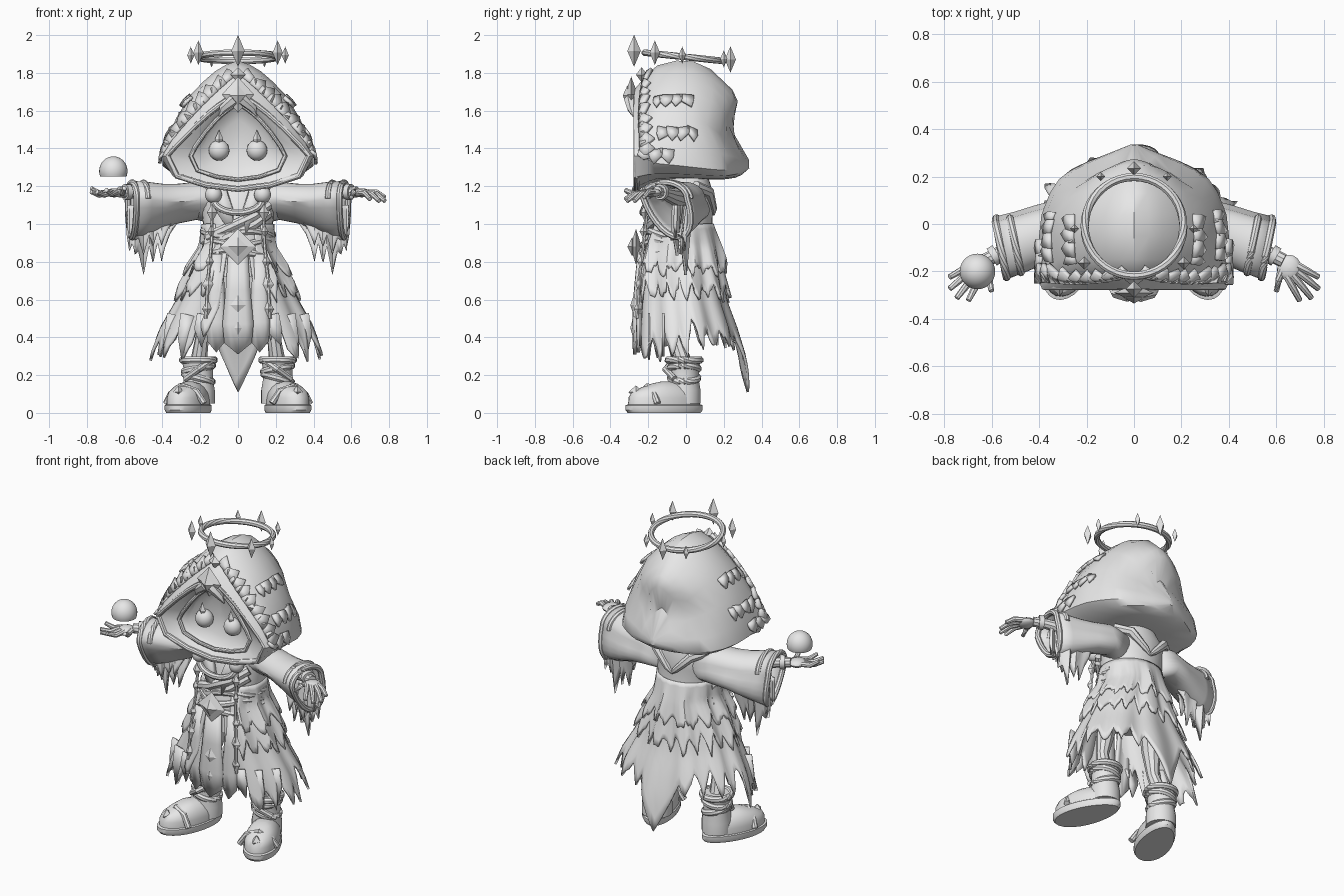
import bpy, bmesh, math, random
from mathutils import Vector as V

if "Cube" in bpy.data.objects:
    bpy.data.objects.remove(bpy.data.objects["Cube"])

random.seed(4)
grey = bpy.data.materials.new("plain_grey")
grey.diffuse_color = (0.8, 0.8, 0.8, 1)
grey.use_nodes = True
grey.node_tree.nodes["Principled BSDF"].inputs["Base Color"].default_value = grey.diffuse_color


def build(name, verts, faces, solid=0, angle=35):
    me = bpy.data.meshes.new(name)
    me.from_pydata([tuple(v) for v in verts], [], faces)
    bm = bmesh.new()
    bm.from_mesh(me)
    bmesh.ops.remove_doubles(bm, verts=bm.verts, dist=1e-5)
    bmesh.ops.recalc_face_normals(bm, faces=bm.faces)
    bm.to_mesh(me)
    bm.free()
    me.materials.append(grey)
    ob = bpy.data.objects.new(name, me)
    bpy.context.collection.objects.link(ob)
    bpy.ops.object.select_all(action='DESELECT')
    ob.select_set(True)
    bpy.context.view_layer.objects.active = ob
    bpy.ops.object.shade_smooth_by_angle(angle=math.radians(angle))
    if solid:
        m = ob.modifiers.new("thickness", 'SOLIDIFY')
        m.thickness, m.offset = solid, 0
    return ob


def loft(name, rings, caps=True, closed=True, loop=False, **kw):
    n, k = len(rings[0]), len(rings)
    faces = [(i * n + j, i * n + (j + 1) % n, (i + 1) % k * n + (j + 1) % n, (i + 1) % k * n + j)
             for i in range(k if loop else k - 1) for j in range(n if closed else n - 1)]
    if caps and not loop:
        faces += [tuple(range(n)), tuple(range((k - 1) * n, k * n))]
    return build(name, [p for r in rings for p in r], faces, **kw)


def tube(name, pts, radii, n=10, loop=False):
    pts = [V(p) for p in pts]
    if not isinstance(radii, (list, tuple)):
        radii = [radii] * len(pts)
    rings, k = [], len(pts)
    for i, (p, r) in enumerate(zip(pts, radii)):
        t = pts[(i + 1) % k] - pts[i - 1] if loop else pts[min(i + 1, k - 1)] - pts[max(i - 1, 0)]
        u = t.cross(V((0.13, 0.9, 0.3))).normalized()
        w = t.cross(u).normalized()
        rings.append([p + r * (math.cos(a) * u + math.sin(a) * w)
                      for a in (2 * math.pi * j / n for j in range(n))])
    return loft(name, rings, loop=loop)


def ball(name, c, r, n=20, cut=-1.0):
    rings = []
    for i in range(n // 2 + 1):
        f = math.asin(cut) + (math.pi / 2 - math.asin(cut)) * i / (n // 2)
        q = max(math.cos(f), 0.002)
        rings.append([(c[0] + r[0] * q * math.cos(2 * math.pi * j / n), c[1] + r[1] * q * math.sin(2 * math.pi * j / n),
                       c[2] + r[2] * math.sin(f)) for j in range(n)])
    return loft(name, rings)


def gem(name, c, w, h, d):
    x, y, z = c
    v = [(x + w, y, z), (x, y + d, z), (x - w, y, z), (x, y - d, z), (x, y, z + h), (x, y, z - h)]
    build(name, v, [(i, (i + 1) % 4, t) for i in range(4) for t in (4, 5)], angle=10)


def strips(name, items, solid=0.012, onto=None):
    """Torn cloth pieces: top point, half-width vector, hanging vector; optionally laid on a surface."""
    v, f = [], []
    for p, w, d in items:
        p, w, d, b = V(p), V(w), V(d), len(v)
        v += [p - w, p + w, p + w * .9 + d * .5, p - w * .8 + d * .55, p + d + w * random.uniform(-.6, .6)]
        f += [(b, b + 1, b + 2, b + 3), (b + 3, b + 2, b + 4)]
    if onto:
        hits = [onto.closest_point_on_mesh(p) for p in v]
        v = [h[1] + h[2] * (.004 if i % 5 < 2 else .016) for i, h in enumerate(hits)]
    build(name, v, f, solid=solid)


# Hood: sections from the face recess, round the rim and over to the back
T = [0, .04, .1, .2, .32, .55, .82, 1]
ROUND = [0, .16, .3, .46, .62, .82, .96, 1]
STRAIGHT = [0, .05, .12, .25, .38, .61, .86, 1]


def section(y, w, zt, zb, k, zm=1.36):
    half = [(w * (a * (1 - k) + b * k), zt - (zt - zm) * t) for t, a, b in zip(T, STRAIGHT, ROUND)]
    half += [(w * .86, zb + (zm - zb) * .4), (w * .45, zb + (zm - zb) * .12), (0, zb)]
    pts = [(x, y, z) for x, z in half] + [(-x, y, z) for x, z in half[-2:0:-1]]
    # dent in the back of the hood
    pull = max(0, min(1, y / .25))
    return [(x, y + pull * (.02 * math.exp(-((z - 1.69) / .06) ** 2) - .055 * math.exp(-((z - 1.49) / .08) ** 2)), z)
            for x, y, z in pts]


hood = loft("hood", [section(*s) for s in [
    (-.16, .02, 1.45, 1.38, 1, 1.41), (-.175, .12, 1.55, 1.30, .8, 1.38), (-.20, .20, 1.62, 1.25, .7),
    (-.21, .215, 1.63, 1.24, .6), (-.255, .34, 1.66, 1.205, .1), (-.275, .385, 1.71, 1.17, .15),
    (-.25, .40, 1.74, 1.18, .3), (-.20, .40, 1.80, 1.21, .75, 1.34),
    (-.15, .40, 1.84, 1.23, .95, 1.32), (-.05, .40, 1.865, 1.235, 1, 1.31), (.04, .39, 1.86, 1.235, 1, 1.30),
    (.13, .355, 1.82, 1.235, .95, 1.29), (.19, .315, 1.76, 1.235, .9, 1.285), (.23, .265, 1.71, 1.24, .85, 1.285),
    (.262, .20, 1.65, 1.245, .8, 1.29), (.295, .115, 1.50, 1.26, .7, 1.30), (.335, .015, 1.34, 1.295, 1, 1.315)]])
tube("hood_rim_trim", section(-.262, .375, 1.69, 1.185, .15), .017, loop=True)
tube("face_opening_trim", section(-.235, .25, 1.635, 1.235, .4), .012, loop=True)

# Brow ornament, eyes
gem("brow_gem_outer", (0, -.29, 1.685), .085, .095, .035)
gem("brow_gem_inner", (0, -.31, 1.68), .045, .055, .025)
gem("brow_gem_top", (0, -.235, 1.79), .04, .04, .03)
for s in (-1, 1):
    ball("eye", (s * .1, -.195, 1.39), (.055, .05, .055))
    gem("eye_point", (s * .1, -.215, 1.45), .022, .05, .02)
    tube("brow_wing", [(s * .02, -.30, 1.66), (s * .08, -.29, 1.61), (s * .10, -.28, 1.57)], [.03, .022, .004], 6)
    # Torn cloth lying on the hood
    strips("hood_torn_edge", [((s * (.06 + .33 * t), -.24, 1.765 - .37 * t), (s * .035, .0, -.035), (0, .075, .02))
                              for t in (i / 8 for i in range(9))], .02, hood)
    strips("hood_torn_patch", [((s * x, y, z), (0, .038, random.uniform(-.012, .012)), (s * .02, 0, -.075))
                               for x, z, y0, n in ((.30, 1.71, -.17, 4), (.40, 1.53, -.13, 4), (.42, 1.40, -.22, 3))
                               for y in (y0 + .06 * i for i in range(n))], .016, hood)

# Halo with diamond spikes
halo = [(.208 * math.sin(a), -.01 - .208 * math.cos(a), 1.885 + .022 * math.cos(a))
        for a in (2 * math.pi * i / 40 for i in range(40))]
tube("halo_ring", halo, .018, 8, loop=True)
for x, y, h in ((0, -.275, .085), (0, .235, .07), (.21, -.165, .065), (-.21, -.165, .065), (.25, -.02, .045),
                (-.25, -.02, .045), (.14, .20, .045), (-.14, .20, .045)):
    gem("halo_spike", (x, y, 1.892 - y * .09), h * .42, h, h * .42)

# Robe: profile rows of height, half width, half depth, centre y
PROFILE = [(1.24, .12, .11, .01), (1.16, .20, .155, -.01), (1.0, .185, .17, -.03), (.88, .18, .195, -.035),
           (.75, .24, .21, -.035), (.6, .305, .225, -.025), (.45, .385, .255, -.005), (.3, .435, .28, .01),
           (.08, .45, .30, .02)]


def robe_point(a, z, grow=0.0):
    for p, q in zip(PROFILE, PROFILE[1:]):
        if z >= q[0] or q is PROFILE[-1]:
            t = (p[0] - z) / (p[0] - q[0])
            rx, ry, cy = (p[i] + (q[i] - p[i]) * t for i in (1, 2, 3))
            return ((rx + grow) * math.sin(a), cy - (ry + grow) * math.cos(a), z)


def skirt(name, top, hem, grow, a0=0.0, cols=120, rows=9, period=6):
    rings = [[] for _ in range(rows + 1)]
    amp = 1
    for j in range(cols + 1):
        a = a0 + (2 * math.pi - 2 * a0) * j / cols
        if j % period == period // 2:
            amp = random.uniform(.6, 1.25)
        low = hem(a, abs((j % period) - period / 2) / (period / 2) * amp)
        for i in range(rows + 1):
            t = i / rows
            rings[i].append(robe_point(a, top + (low - top) * t, grow * t + .015 * t * math.sin(11 * a)))
    loft(name, rings, caps=False, closed=False, solid=.014)


def lower_hem(a, tooth):
    front = min(a, 2 * math.pi - a)
    base = .40 if front < .6 else (.29 if front < 1.6 else .35)
    z = base + .13 * tooth + random.uniform(-.02, .02)
    return min(z, .11 + .95 * abs(a - math.pi))


loft("torso", [[robe_point(2 * math.pi * j / 32, z) for j in range(32)]
               for z in (1.24, 1.16, 1.08, 1.0, .94, .88, .8, .72)])
skirt("lower_skirt", .86, lower_hem, .012, a0=.3)
skirt("middle_skirt", .95, lambda a, t: .60 + .09 * t + random.uniform(-.02, .02), .025, a0=.5)
skirt("upper_skirt", 1.0, lambda a, t: .73 + .07 * t + random.uniform(-.02, .02), .03, a0=.7, cols=105, period=7)
for z in (.95, .90, .85):
    tube("belt_wrap", [robe_point(a * .15, z + .012 * math.sin(a * .5 + z * 40), .0) for a in range(-12, 13)], .02, 8)
strips("front_tatters", [(robe_point(s * a, .52, .02), (s * .04, 0, .01), (s * .04, .0, -l))
                         for s in (-1, 1) for a, l in ((.5, .17), (.8, .24), (1.15, .22))])

# Front tabard panels
for x, w, top, low, y in ((0, .07, .86, .37, -.255), (-.115, .045, .84, .38, -.235), (.115, .045, .84, .38, -.235)):
    rows = [(top, .7, y + .02), (.65, .9, y), (low + .1, 1.15, y - .01), (low, 1.0, y - .005)]
    loft("tabard_panel", [[(x + w * k * u, yy - .012 * (1 - u * u), z - (.06 * (1 - abs(u)) if z == low else 0))
                           for u in (-1, -.5, 0, .5, 1)] for z, k, yy in rows], caps=False, closed=False, solid=.018)
gem("tabard_star", (0, -.275, .57), .045, .06, .02)
gem("tabard_drop", (0, -.275, .45), .035, .07, .02)
gem("buckle_outer", (0, -.265, .88), .095, .095, .03)
gem("buckle_inner", (0, -.285, .88), .05, .05, .025)

# Chest: lapels, sash, rope, clasps and hanging beads; cowl folds at the back
for s in (-1, 1):
    strips("lapel", [((s * .12, -.165, 1.2), (s * .05, .01, -.01), (-s * .10, -.05, -.25))], .03)
    ball("clasp", (s * .13, -.20, 1.155), (.045, .045, .045))
    tube("bead_cord", [(s * .135, -.20, 1.13), (s * .14, -.225, .9), (s * .16, -.25, .7), (s * .17, -.26, .5)], .009, 6)
    for z, h in ((1.06, .05), (.96, .035), (.80, .04), (.68, .06), (.55, .05)):
        gem("bead", (s * (.135 + (1.1 - z) * .05), -.215 - (1.1 - z) * .07, z), h * .55, h, .022)
    tube("cowl_fold", [(s * .19, .05, 1.20), (s * .12, .12, 1.17), (s * .03, .145, 1.08), (0, .145, 1.05)],
         [.03, .03, .02, .008], 8)
for dz in (0, .045):
    tube("chest_sash", [(.16, -.12, 1.10 - dz), (.08, -.19, 1.04 - dz), (-.05, -.205, .98 - dz), (-.16, -.14, .93 - dz)],
         .028, 8)
tube("chest_rope", [(.13 * math.sin(t * math.pi / 12), -.20 - .03 * math.cos(t * math.pi / 12),
                     1.13 - .07 * math.cos(t * math.pi / 12)) for t in range(-6, 7)], .018, 8)

# Arms, sleeves and hands
SLEEVE = [(.10, .0, 1.20, 1.0, .10), (.22, -.005, 1.215, 1.03, .10), (.32, -.03, 1.205, 1.01, .10),
          (.40, -.055, 1.205, .98, .105), (.48, -.085, 1.215, .95, .11), (.56, -.11, 1.22, .93, .115)]
HEM = [(.33, 1.0), (.36, .95), (.385, .88), (.405, .80), (.425, .90), (.45, .80), (.47, .88), (.50, .73),
       (.525, .86), (.545, .84), (.56, .90), (.575, .86), (.585, .95)]
for s in (-1, 1):
    rings = []
    for x, y, zt, zb, w in SLEEVE:
        mid, r = zt - .085, []
        for j in range(28):
            c, h = math.cos(2 * math.pi * j / 28), math.sin(2 * math.pi * j / 28)
            z = mid + h * (.085 if h > 0 else mid - zb)
            r.append((s * (x + w * c * .2), y + w * c + max(0, -h) * (.07 if x > .2 else 0), z))
        rings.append(r)
    loft("sleeve", rings, caps=False, solid=.016)
    tube("sleeve_cuff", rings[-1], .017, 8, loop=True)
    tube("sleeve_fold", [(p[0] - s * .06, p[1] + .02, p[2]) for p in rings[-1][:15]], .016, 8)
    # Long torn sheet hanging from the back of the sleeve, with a shorter one in front of it
    for y0, y1, keep in ((.045, .0, 1), (-.02, -.045, .72)):
        sheet = []
        for i in range(6):
            t = i / 5
            sheet.append([(s * x, y0 + (y1 - y0) * t - .25 * (x - .4) * (1 - .5 * t) + .012 * math.sin(x * 90),
                           1.10 + (1.10 - (1.10 - z) * keep - 1.10) * t) for x, z in HEM])
        loft("sleeve_sheet", sheet, caps=False, closed=False, solid=.014)
    up = .02 if s < 0 else 0
    tube("forearm", [(s * .2, 0, 1.13), (s * .45, -.08, 1.15), (s * .56, -.12, 1.165), (s * .63, -.155, 1.17)],
         [.06, .04, .03, .03])
    tube("wrist_band", [(s * .575, -.125, 1.17), (s * .60, -.14, 1.17)], .042, 14)
    ball("palm", (s * .655, -.185, 1.165), (.05, .055, .024), 16)
    for tx, ty, tz, bx, by in ((.78, -.225, 1.14, .69, -.175), (.78, -.275, 1.12, .69, -.20),
                               (.75, -.315, 1.12, .67, -.215), (.70, -.325, 1.13, .645, -.22), (.60, -.285, 1.14, .62, -.19)):
        b, t = V((s * bx, by, 1.168)), V((s * tx, ty, tz + up * 2.5))
        tube("finger", [b, b.lerp(t, .5) + V((0, 0, .014 - up * 1.5)), b.lerp(t, .97), t], [.017, .015, .012, .004], 8)
ball("floating_orb", (-.66, -.20, 1.28), (.075, .075, .078), 28, cut=-.35)

# Legs and boots
for s in (-1, 1):
    tube("leg", [(s * .13, -.02, .8), (s * .17, -.05, .55), (s * .19, -.055, .40), (s * .21, -.01, .26)],
         [.07, .055, .036, .045])
    tube("boot_shaft", [(s * .21, -.01, z) for z in (.05, .12, .18, .24, .29)], [.088, .088, .078, .08, .092], 20)
    for z, r, tilt in ((.28, .084, .0), (.235, .074, .015), (.185, .072, -.02)):
        tube("boot_wrap", [(s * .21 + r * math.cos(a), -.01 + r * math.sin(a), z + tilt * math.cos(a))
                           for a in (math.pi * i / 10 for i in range(20))], .02, 8, loop=True)
    tube("boot_cross_strap", [(s * .14, -.06, .28), (s * .21, -.108, .23), (s * .28, -.06, .18)], .018, 8)

    def foot_ring(z, k, toe=1.0):
        d, q = V((s * .36, -.93, 0)), V((.93, s * .36, 0))
        out = []
        for j in range(28):
            c, h = math.cos(2 * math.pi * j / 28), math.sin(2 * math.pi * j / 28)
            f = .208 * c * (toe if c > 0 else 1) * k
            out.append(V((s * .258, -.115, z)) + d * f + q * (.1 + .012 * c) * h * k)
        return out

    loft("sole", [foot_ring(0, .98), foot_ring(.015, 1.04), foot_ring(.04, 1.04), foot_ring(.045, .98)])
    loft("foot", [foot_ring(.04, .97), foot_ring(.08, .96), foot_ring(.11, .88), foot_ring(.135, .72, .85),
                  foot_ring(.155, .5, .65), foot_ring(.165, .2, .5)])
    tube("toe_strap", [(s * .18, -.24, .05), (s * .22, -.225, .115), (s * .29, -.205, .14), (s * .355, -.17, .10),
                       (s * .38, -.15, .05)], .018, 8)
    gem("toe_point", (s * .315, -.265, .11), .03, .035, .04)
